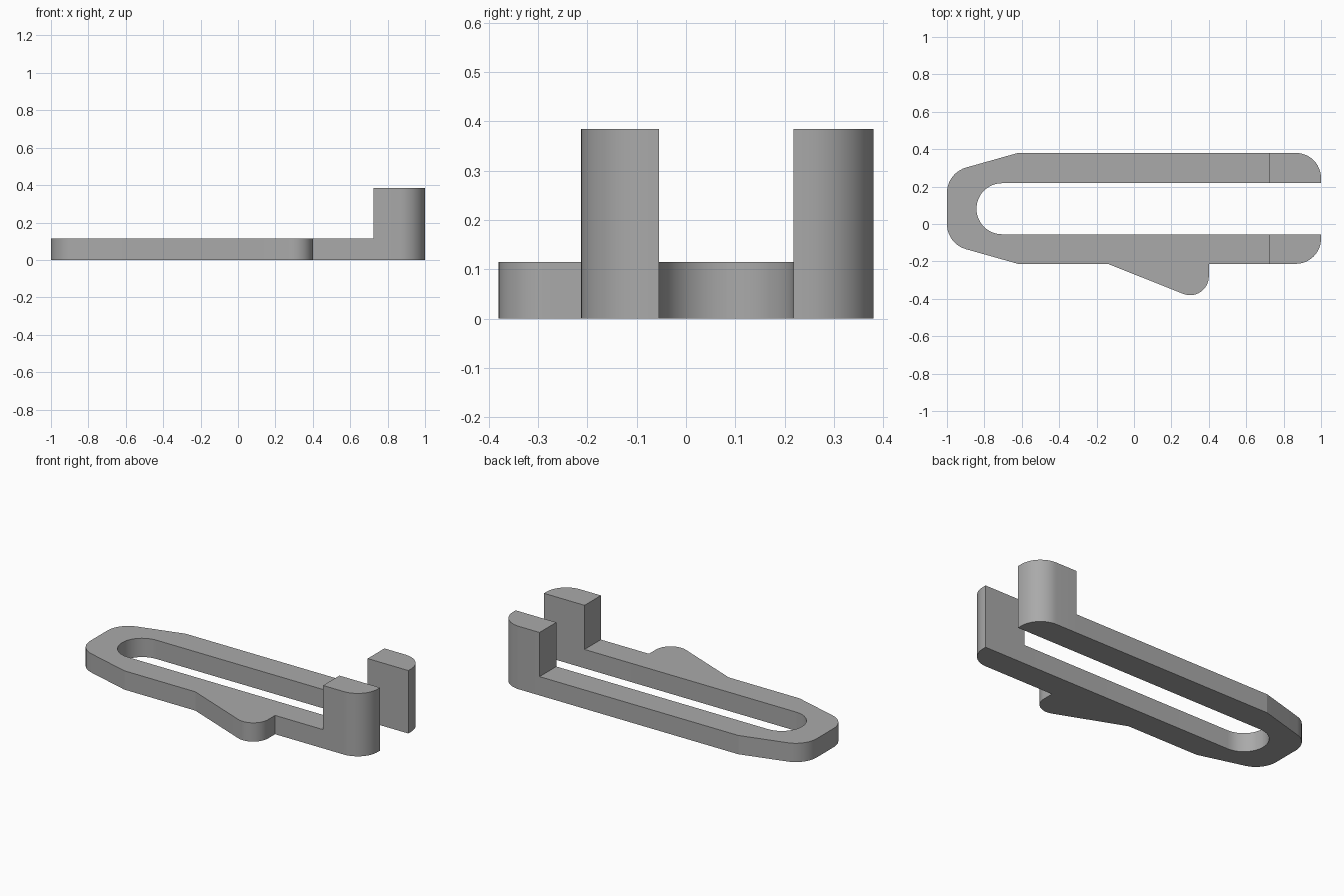
import bpy, bmesh, math
from mathutils import Vector

cube = bpy.data.objects.get("Cube")
if cube:
    bpy.data.objects.remove(cube, do_unlink=True)

BASE_H, POST_H = 0.115, 0.385
BACK, FRONT = 0.38, -0.213             # outer sides of the two arms
SLOT_BACK, SLOT_FRONT = 0.218, -0.055  # inner sides of the two arms
POST_X = 0.725
SLOT_R = (SLOT_BACK - SLOT_FRONT) / 2


def rounded(points):
    """Open path of (x, y, radius) with tangent arcs at the rounded corners."""
    out = []
    for i, (x, y, r) in enumerate(points):
        p = Vector((x, y))
        if r == 0:
            out.append(p)
            continue
        a = (Vector(points[i - 1][:2]) - p).normalized()
        b = (Vector(points[i + 1][:2]) - p).normalized()
        half = a.angle(b) / 2
        centre = p + (a + b).normalized() * (r / math.sin(half))
        start = p + a * (r / math.tan(half)) - centre
        end = p + b * (r / math.tan(half)) - centre
        sweep = math.pi - 2 * half
        n = math.ceil(sweep / math.radians(8))
        for k in range(n + 1):
            t = k / n
            out.append(centre + (start * math.sin((1 - t) * sweep)
                                 + end * math.sin(t * sweep)) / math.sin(sweep))
    return out


# Outer outline from the back post to the front post, with the side thumb tab
outer = rounded([
    (POST_X, BACK, 0), (-0.62, BACK, 0), (-1, 0.273, 0.14),
    (-1, -0.106, 0.14), (-0.62, FRONT, 0), (-0.14, FRONT, 0),
    (0.4, -0.428, 0.1), (0.4, FRONT, 0), (POST_X, FRONT, 0)])
# Slot with a round closed end
slot = rounded([
    (POST_X, SLOT_FRONT, 0), (-0.842, SLOT_FRONT, SLOT_R - 0.0005),
    (-0.842, SLOT_BACK, SLOT_R - 0.0005), (POST_X, SLOT_BACK, 0)])
# Rounded free ends of the arms
back_end = rounded([(POST_X, SLOT_BACK, 0), (1, SLOT_BACK, 0),
                    (1, BACK, 0.135), (POST_X, BACK, 0)])
front_end = rounded([(POST_X, FRONT, 0), (1, FRONT, 0.135),
                     (1, SLOT_FRONT, 0), (POST_X, SLOT_FRONT, 0)])

bm = bmesh.new()
for outline in (outer + slot, back_end, front_end):
    bm.faces.new([bm.verts.new((p.x, p.y, 0)) for p in outline])
bmesh.ops.remove_doubles(bm, verts=bm.verts[:], dist=0.0001)


def raise_faces(faces, height, keep):
    geom = bmesh.ops.extrude_face_region(bm, geom=faces, use_keep_orig=keep)["geom"]
    bmesh.ops.translate(bm, vec=(0, 0, height),
                        verts=[g for g in geom if isinstance(g, bmesh.types.BMVert)])
    if not keep:
        bmesh.ops.delete(bm, geom=[f for f in faces if f.is_valid], context="FACES_ONLY")
    return [g for g in geom if isinstance(g, bmesh.types.BMFace)]


# Flat frame, then the two posts raised from the arm ends
tops = raise_faces(bm.faces[:], BASE_H, True)
posts = [f for f in tops if f.calc_center_median().x > POST_X]
raise_faces(posts, POST_H - BASE_H, False)
bmesh.ops.recalc_face_normals(bm, faces=bm.faces[:])

mesh = bpy.data.meshes.new("clip_frame")
bm.to_mesh(mesh)
bm.free()
clip = bpy.data.objects.new("clip_frame", mesh)
bpy.context.collection.objects.link(clip)

grey = bpy.data.materials.new("plain_grey")
grey.use_nodes = True
colour = (0.4, 0.4, 0.4, 1)
grey.diffuse_color = colour
grey.node_tree.nodes["Principled BSDF"].inputs["Base Color"].default_value = colour
mesh.materials.append(grey)

bpy.context.view_layer.objects.active = clip
clip.select_set(True)
bpy.ops.object.shade_smooth_by_angle(angle=math.radians(12))
